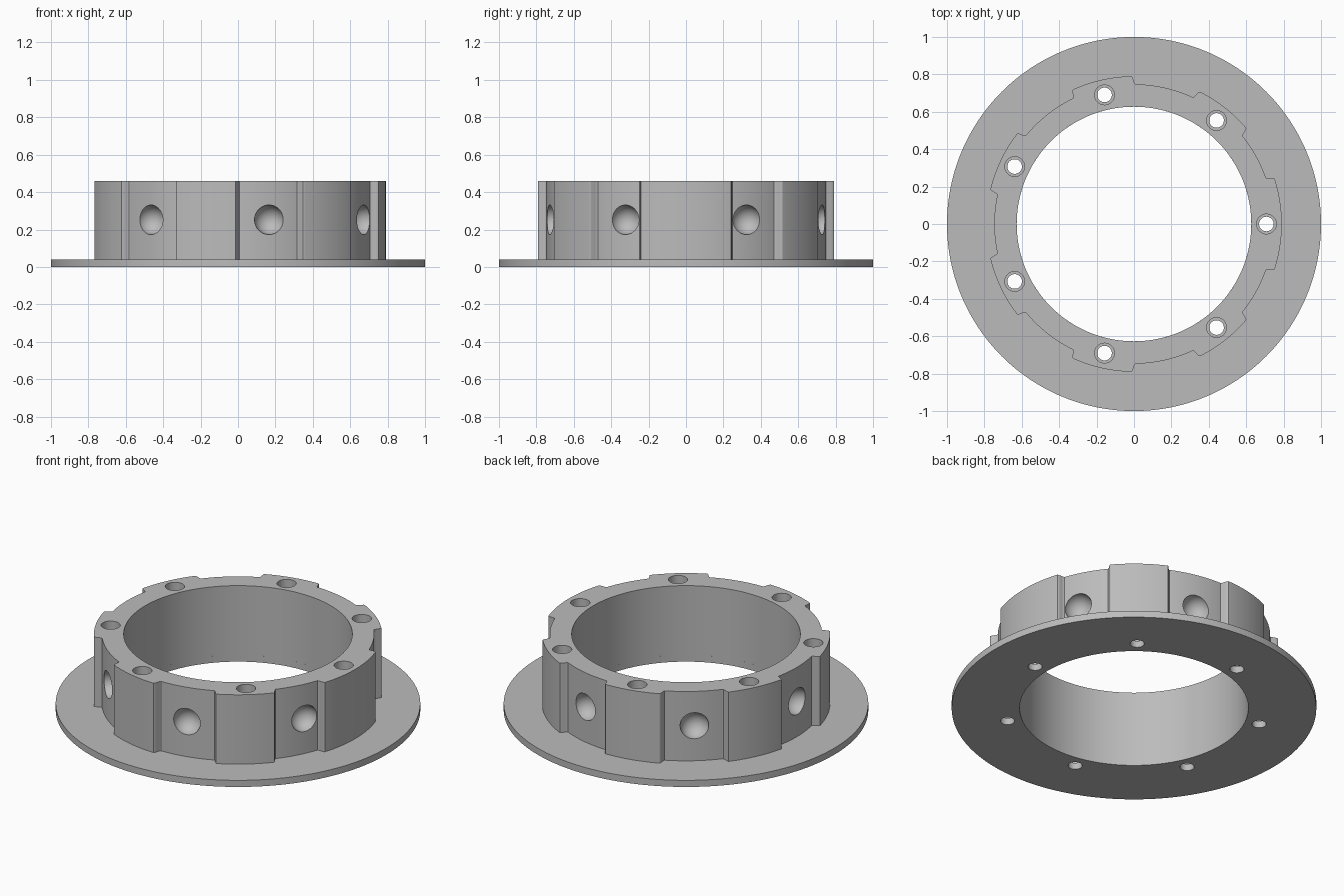
import bpy, bmesh, math
from mathutils import Matrix, Vector

if "Cube" in bpy.data.objects:
    bpy.data.objects.remove(bpy.data.objects["Cube"])

N = 7                      # bolt holes and ball pockets
STEP = 2 * math.pi / N
BORE = 0.627

grey = bpy.data.materials.new("plain_grey")
grey.diffuse_color = (0.5, 0.5, 0.5, 1)
grey.use_nodes = True
grey.node_tree.nodes["Principled BSDF"].inputs["Base Color"].default_value = grey.diffuse_color


def make_object(name, bm):
    bmesh.ops.recalc_face_normals(bm, faces=bm.faces)
    mesh = bpy.data.meshes.new(name)
    bm.to_mesh(mesh)
    bm.free()
    mesh.materials.append(grey)
    obj = bpy.data.objects.new(name, mesh)
    bpy.context.collection.objects.link(obj)
    return obj


def make_ring(name, outer, inner, z0, z1, n):
    """Closed ring; outer is a function of the angle."""
    bm = bmesh.new()
    rows = []
    for i in range(n):
        a = 2 * math.pi * i / n
        r, c, s = outer(a), math.cos(a), math.sin(a)
        rows.append([bm.verts.new((q * c, q * s, z))
                     for q, z in ((r, z0), (r, z1), (inner, z1), (inner, z0))])
    for i in range(n):
        a, b = rows[i], rows[(i + 1) % n]
        for k in range(4):
            bm.faces.new((a[k], b[k], b[(k + 1) % 4], a[(k + 1) % 4]))
    return make_object(name, bm)


def add_bolt_holes(bm, radius):
    for k in range(N):
        a = k * STEP
        bmesh.ops.create_cone(
            bm, cap_ends=True, segments=40, radius1=radius, radius2=radius, depth=2,
            matrix=Matrix.Translation((0.708 * math.cos(a), 0.708 * math.sin(a), 0.2)))


def cut(obj, bm):
    cutter = make_object(obj.name + "_cutter", bm)
    cutter.hide_render = True
    mod = obj.modifiers.new("cut", 'BOOLEAN')
    mod.operation, mod.solver, mod.object = 'DIFFERENCE', 'EXACT', cutter
    bpy.ops.object.select_all(action='DESELECT')
    bpy.context.view_layer.objects.active = obj
    obj.select_set(True)
    bpy.ops.object.modifier_apply(modifier=mod.name)
    bpy.data.objects.remove(cutter)
    bpy.ops.object.shade_smooth_by_angle(angle=math.radians(32))


# Raised pads on the wall: start and end angles of the upper half, mirrored in y
PADS = [(-18.6, 18.6), (39.8, 64.3), (90.2, 115.2), (141.5, 167.2)]


def wall_radius(a):
    d = abs(math.degrees(math.atan2(math.sin(a), math.cos(a))))
    t = 0
    for lo, hi in PADS:
        t = max(t, min(d - lo, hi - d) / 1.5 + 0.5)
    t = min(1, max(0, t))
    return 0.747 + 0.043 * t * t * (3 - 2 * t)


# Flange plate with small bolt holes
flange = make_ring("flange", lambda a: 1.0, BORE, 0, 0.04, 192)
bm = bmesh.new()
add_bolt_holes(bm, 0.039)
cut(flange, bm)

# Wall with pads, wider bolt holes and round ball pockets in the recesses
wall = make_ring("pocketed_wall", wall_radius, BORE, 0.04, 0.46, 1152)
bm = bmesh.new()
add_bolt_holes(bm, 0.053)
for k in range(N):
    a = (k + 0.5) * STEP
    bmesh.ops.create_uvsphere(
        bm, u_segments=40, v_segments=24, radius=0.079,
        matrix=Matrix.Translation((0.747 * math.cos(a), 0.747 * math.sin(a), 0.252)))
cut(wall, bm)
